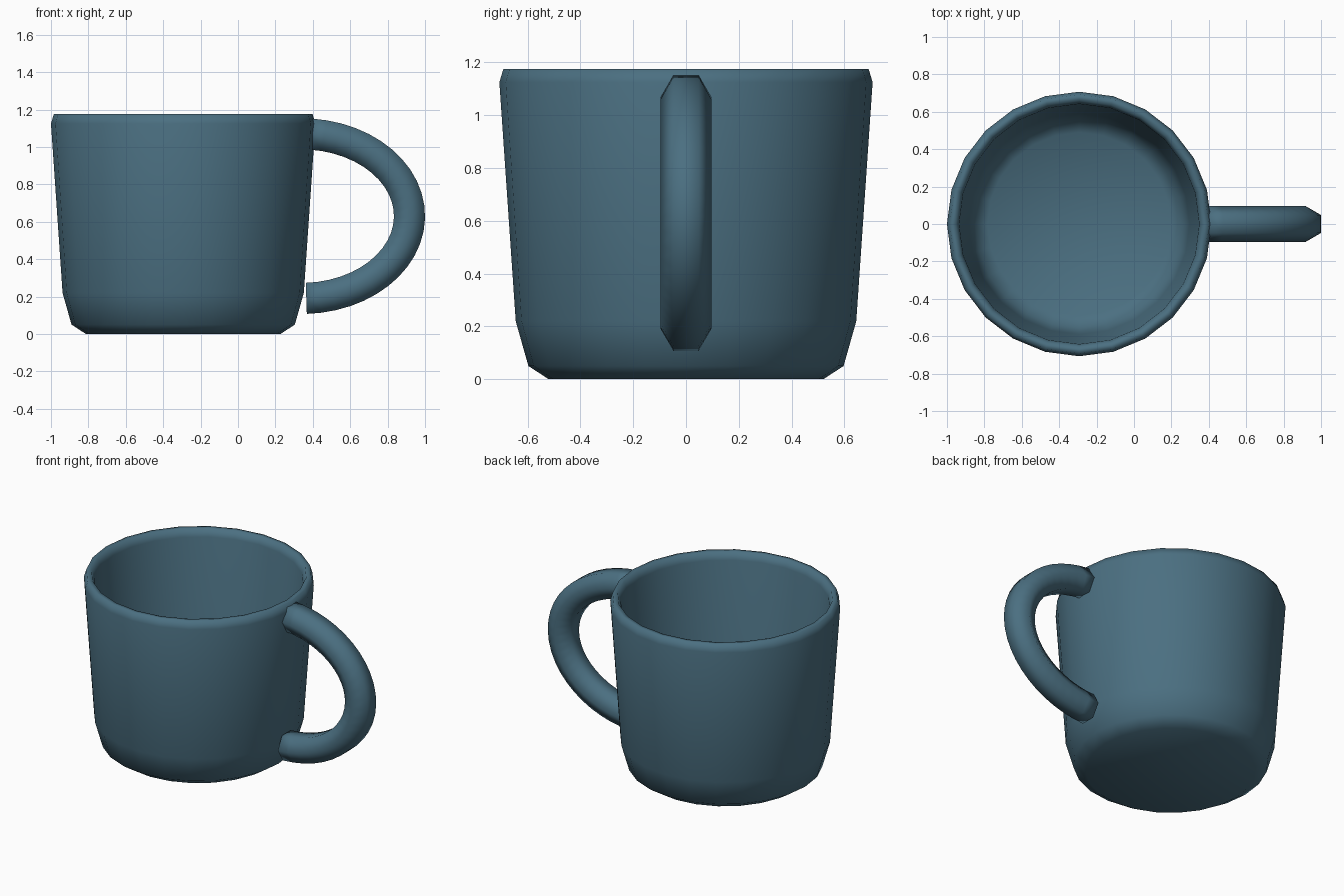
import bpy, bmesh
from math import sin, cos, pi, radians
from mathutils import Vector

if "Cube" in bpy.data.objects:
    bpy.data.objects.remove(bpy.data.objects["Cube"])

glaze = bpy.data.materials.new("blue_glaze")
glaze.diffuse_color = (0.07, 0.16, 0.22, 1)
glaze.use_nodes = True
glaze.node_tree.nodes["Principled BSDF"].inputs["Base Color"].default_value = glaze.diffuse_color


def finish(name, bm):
    bmesh.ops.remove_doubles(bm, verts=bm.verts, dist=1e-5)
    bmesh.ops.recalc_face_normals(bm, faces=bm.faces)
    for f in bm.faces:
        f.smooth = True
    mesh = bpy.data.meshes.new(name)
    bm.to_mesh(mesh)
    bm.free()
    mesh.materials.append(glaze)
    obj = bpy.data.objects.new(name, mesh)
    bpy.context.collection.objects.link(obj)
    return obj


def bridge(bm, a, b):
    n = len(a)
    for i in range(n):
        bm.faces.new((a[i], a[(i + 1) % n], b[(i + 1) % n], b[i]))


# Cup: one closed profile (outside, rounded rim, inside) turned in 24 sides
profile = [(0.52, 0), (0.597, 0.05), (0.645, 0.22), (0.707, 1.125), (0.692, 1.175),
           (0.66, 1.175), (0.642, 1.125), (0.59, 0.25), (0.555, 0.12), (0.49, 0.075)]
SIDES = 24
bm = bmesh.new()
rings = [[bm.verts.new((r * cos(2 * pi * i / SIDES), r * sin(2 * pi * i / SIDES), z))
          for i in range(SIDES)] for r, z in profile]
for a, b in zip(rings, rings[1:]):
    bridge(bm, a, b)
bm.faces.new(rings[0])
bm.faces.new(rings[-1])
cup = finish("cup_body", bm)
cup.location.x = -0.293

# Handle: six-sided tube swept along half an ellipse, capped at both ends
CX, CZ, A, B, R, STEPS = 0.34, 0.63, 0.577, 0.44, 0.096, 24
bm = bmesh.new()
rings = []
for s in range(STEPS + 1):
    t = radians(85 - 172.5 * s / STEPS)
    centre = Vector((CX + A * cos(t), 0, CZ + B * sin(t)))
    normal = Vector((cos(t) / A, 0, sin(t) / B)).normalized()
    rings.append([bm.verts.new(centre + normal * R * sin(k * pi / 3)
                               + Vector((0, R * cos(k * pi / 3), 0))) for k in range(6)])
for a, b in zip(rings, rings[1:]):
    bridge(bm, a, b)
bm.faces.new(rings[0])
bm.faces.new(rings[-1])
finish("handle", bm)
